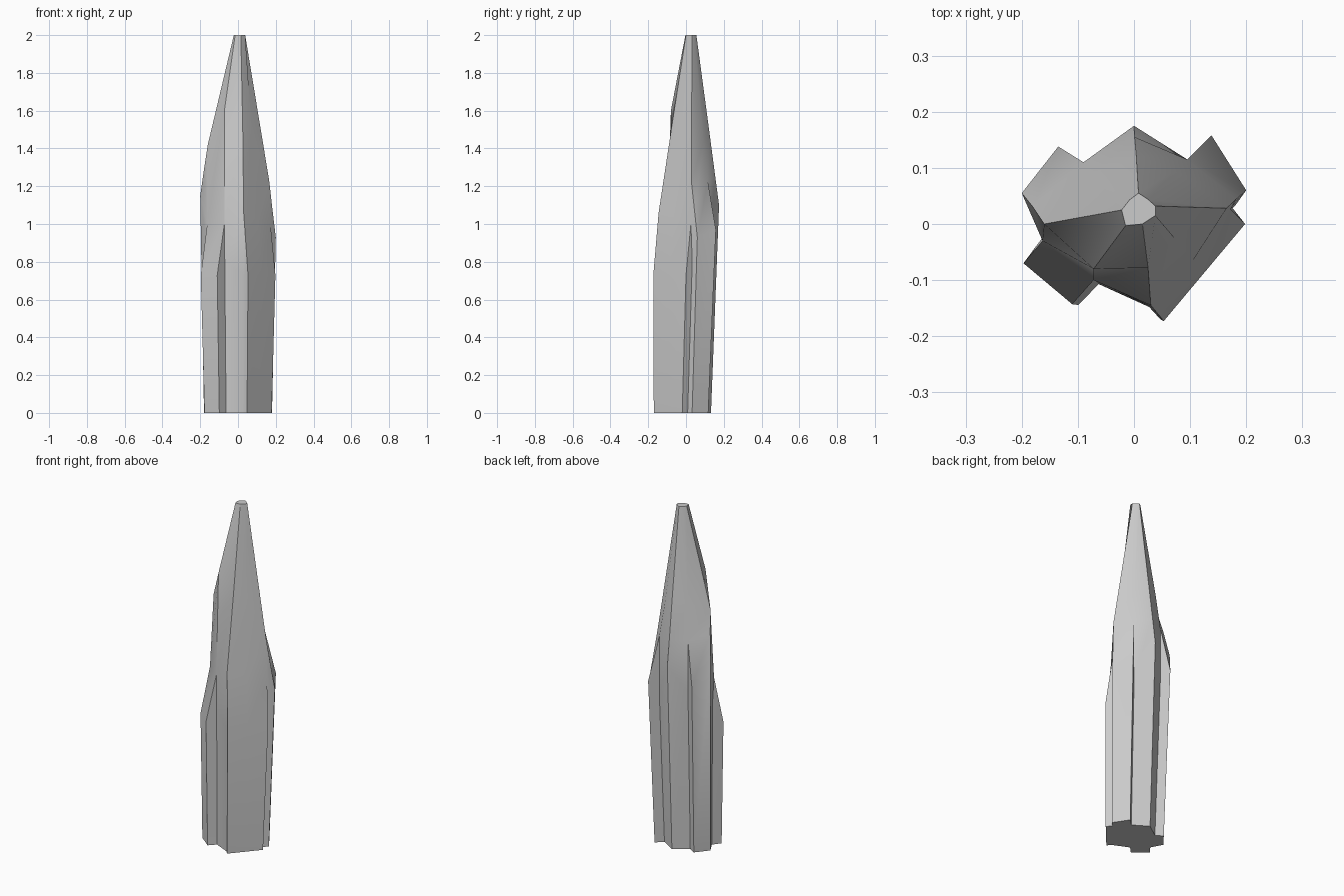
import bpy, bmesh

# Ridge columns, counter-clockwise: shoulder xyz, point where it blends in xyz, spire edge
COLUMNS = [
    (-.197, -.07, .73, -.163, -.03, 1.0, 0),    # front-left rib
    (-.11, -.143, .73, -.072, -.10, 1.0, 1),
    (-.07, -.10, .80, -.072, -.10, 1.0, 1),
    (.03, -.147, .73, .03, -.145, 1.06, 2),     # front-right rib
    (.053, -.173, .73, .03, -.145, 1.06, 2),
    (.1255, -.0865, .73, .105, -.065, 1.03, 3),
    (.198, 0, .73, .172, .026, 1.0, 4),
    (.172, .033, .80, .172, .026, 1.0, 4),
    (.20, .06, .93, .182, .044, 1.08, 4),       # back-right rib
    (.138, .158, .97, .095, .115, 1.23, 5),
    (.095, .115, .90, .095, .115, 1.23, 5),
    (0, .175, 1.1, .001, .155, 1.25, 6),        # back ridge
    (-.09, .11, .95, -.09, .11, 1.25, 7),
    (-.135, .138, 1.0, -.09, .11, 1.25, 7),     # back-left rib
    (-.20, .055, 1.15, -.18, .03, 1.29, 0),
    (-.16, -.02, .85, -.163, -.03, 1.0, 0),
]
# Spire edges: neck xyz and tip xy
SPIRE = [
    (-.16, .0, 1.42, -.022, .025),
    (-.072, -.08, 1.6, -.015, -.003),
    (.025, -.078, 1.5, .015, 0),
    (.072, -.025, 1.5, .038, .015),
    (.165, .028, 1.23, .038, .032),
    (.072, .094, 1.43, .025, .044),
    (.004, .122, 1.5, .008, .055),
    (-.075, .09, 1.45, -.008, .043),
]

bm = bmesh.new()
levels = [[], [], [], [], []]
for x, y, z, bx, by, bz, i in COLUMNS:
    nx, ny, nz, tx, ty = SPIRE[i]
    points = [(x * .9, y * .87 - .02, 0), (x, y, z), (bx, by, bz), (nx, ny, nz), (tx, ty, 2)]
    for ring, p in zip(levels, points):
        ring.append(bm.verts.new(p))

# Skin the rings and close the ends
n = len(COLUMNS)
for low, high in zip(levels, levels[1:]):
    for k in range(n):
        j = (k + 1) % n
        bm.faces.new((low[k], low[j], high[j], high[k]))
bm.faces.new(levels[0][::-1])
bm.faces.new(levels[-1])
bmesh.ops.remove_doubles(bm, verts=bm.verts, dist=.0005)
bmesh.ops.recalc_face_normals(bm, faces=bm.faces)

mesh = bpy.data.meshes.new("ribbed_spire")
bm.to_mesh(mesh)
bm.free()
spire = bpy.data.objects.new("ribbed_spire", mesh)
bpy.context.collection.objects.link(spire)
bpy.context.view_layer.objects.active = spire
spire.select_set(True)
bpy.ops.object.shade_smooth_by_angle(angle=.52)
